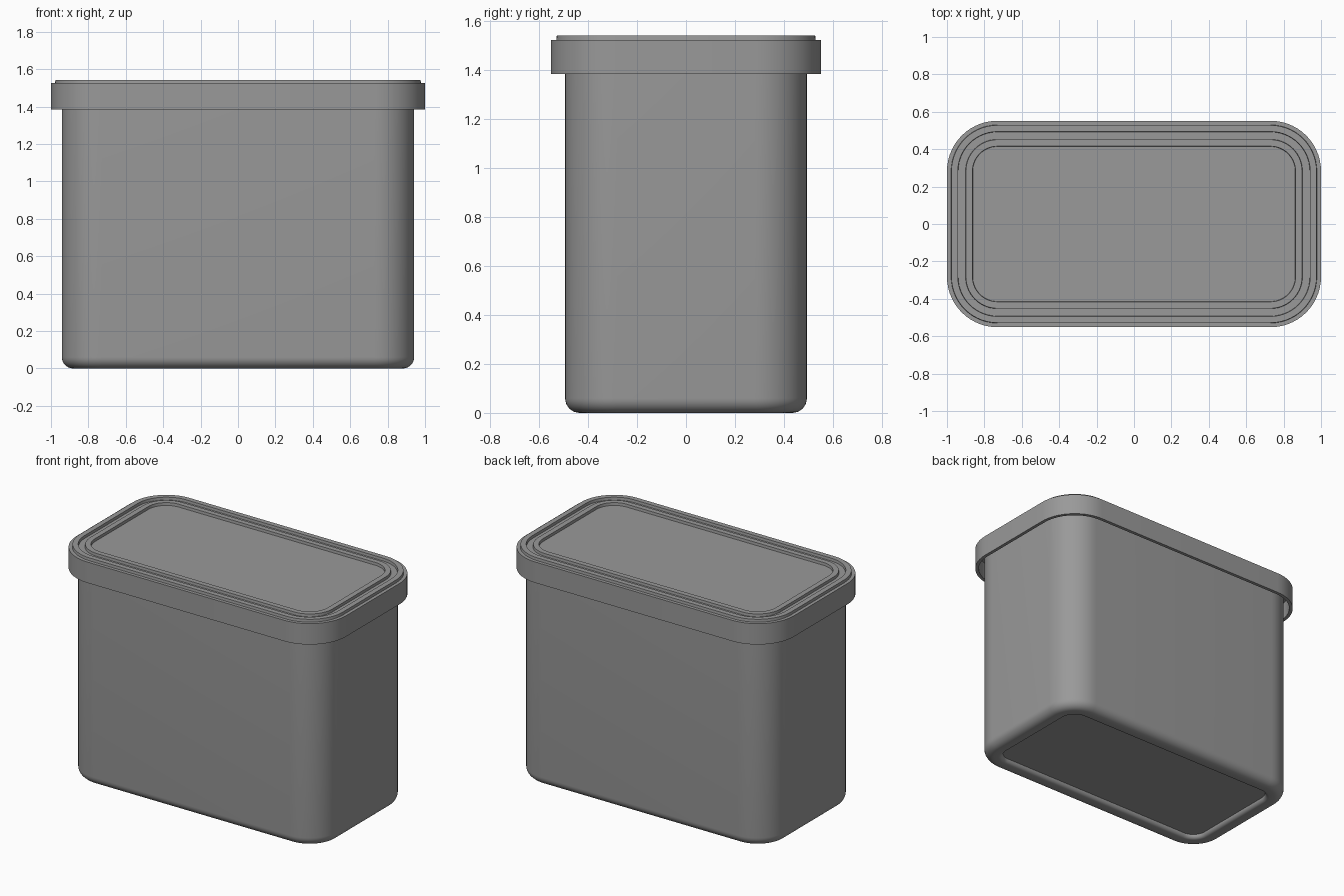
import bpy, bmesh, math

if "Cube" in bpy.data.objects:
    bpy.data.objects.remove(bpy.data.objects["Cube"])

CX, CY, R = 0.73, 0.282, 0.27   # shared corner centres and outer lid radius
SEG = 14                        # segments per rounded corner

grey = bpy.data.materials.new("dark_grey")
grey.diffuse_color = (0.32, 0.32, 0.32, 1)
grey.use_nodes = True
grey.node_tree.nodes["Principled BSDF"].inputs["Base Color"].default_value = grey.diffuse_color


def ring(bm, inset, z):
    """Rounded rectangle, inset from the lid outline."""
    r, verts = R - inset, []
    for q, (sx, sy) in enumerate([(1, 1), (-1, 1), (-1, -1), (1, -1)]):
        for i in range(SEG + 1):
            a = math.pi / 2 * (q + i / SEG)
            verts.append(bm.verts.new((sx * CX + r * math.cos(a), sy * CY + r * math.sin(a), z)))
    return verts


def loft(name, profile):
    """Skin rings along an (inset, z) profile and cap both ends."""
    bm = bmesh.new()
    rings = [ring(bm, d, z) for d, z in profile]
    n = len(rings[0])
    for a, b in zip(rings, rings[1:]):
        for i in range(n):
            j = (i + 1) % n
            bm.faces.new((a[i], a[j], b[j], b[i]))
    bm.faces.new(rings[0])
    bm.faces.new(rings[-1])
    bmesh.ops.recalc_face_normals(bm, faces=bm.faces)
    mesh = bpy.data.meshes.new(name)
    bm.to_mesh(mesh)
    bm.free()
    mesh.materials.append(grey)
    ob = bpy.data.objects.new(name, mesh)
    bpy.context.collection.objects.link(ob)
    bpy.ops.object.select_all(action='DESELECT')
    bpy.context.view_layer.objects.active = ob
    ob.select_set(True)
    bpy.ops.object.shade_smooth_by_angle(angle=math.radians(35))
    return ob


def arc(cd, cz, r, a0, a1, n=8):
    """Rounded stretch of a profile."""
    return [(cd + r * math.cos(math.radians(a0 + (a1 - a0) * i / n)),
             cz + r * math.sin(math.radians(a0 + (a1 - a0) * i / n))) for i in range(n + 1)]


# Hollow tub: recessed base, filleted foot, straight wall, inner wall and floor
loft("tub", arc(0.15, 0.027, 0.027, 0, -90, 5)
     + arc(0.118, 0.06, 0.06, 270, 180)
     + [(0.058, 1.50), (0.085, 1.50)]
     + arc(0.135, 0.10, 0.05, 180, 270, 5))

# Lid: hollow skirt, stepped rim, groove, inner ridge and sunken panel
loft("lid", [(0.16, 1.50), (0.022, 1.50), (0.022, 1.385), (0.0, 1.385),
             (0.0, 1.525), (0.022, 1.525), (0.024, 1.543), (0.058, 1.543),
             (0.06, 1.525), (0.099, 1.525), (0.101, 1.543), (0.136, 1.543),
             (0.138, 1.525)])
